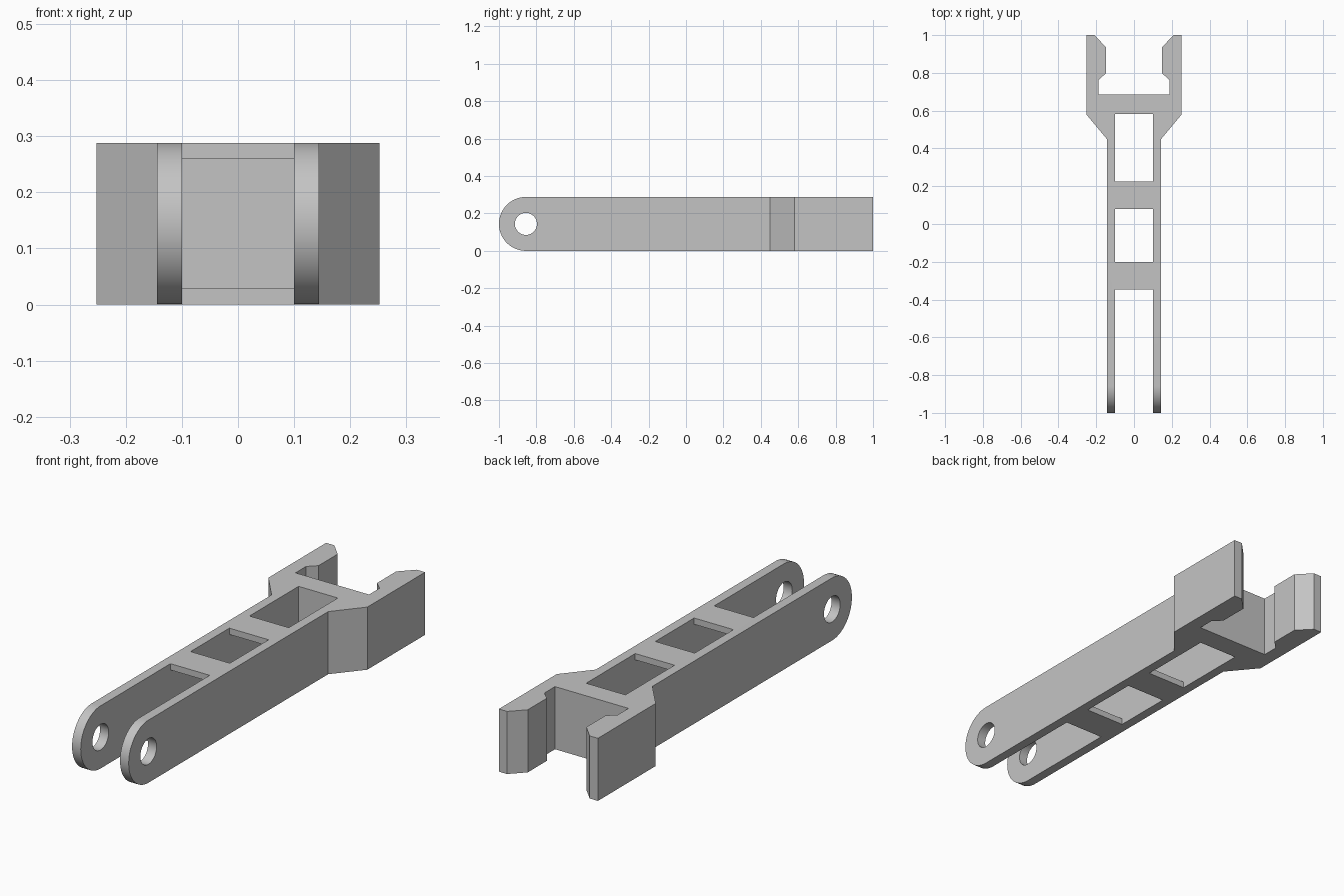
import bpy, bmesh, math
from mathutils import Vector

if "Cube" in bpy.data.objects:
    bpy.data.objects.remove(bpy.data.objects["Cube"], do_unlink=True)

H = 0.288                 # overall height
R = H / 2                 # rounded arm end radius
PIVOT_Y = R - 1.0
ARM_IN, ARM_OUT = 0.10, 0.144
SKIN = 0.029              # thickness of the cross plates
SEGS = 48

grey = bpy.data.materials.new("plain grey")
grey.use_nodes = True
colour = (0.55, 0.55, 0.55, 1)
grey.diffuse_color = colour
grey.node_tree.nodes["Principled BSDF"].inputs["Base Color"].default_value = colour


def prism(name, points, offset):
    """Extrude a closed loop of 3D points along offset."""
    bm = bmesh.new()
    face = bm.faces.new([bm.verts.new(p) for p in points])
    new = bmesh.ops.extrude_face_region(bm, geom=[face])["geom"]
    bmesh.ops.translate(bm, vec=Vector(offset),
                        verts=[v for v in new if isinstance(v, bmesh.types.BMVert)])
    bmesh.ops.recalc_face_normals(bm, faces=bm.faces)
    mesh = bpy.data.meshes.new(name)
    bm.to_mesh(mesh)
    bm.free()
    mesh.materials.append(grey)
    obj = bpy.data.objects.new(name, mesh)
    bpy.context.collection.objects.link(obj)
    return obj


def combine(target, other, operation):
    """Apply a boolean and discard the helper."""
    other.hide_render = True
    mod = target.modifiers.new("combine", "BOOLEAN")
    mod.operation = operation
    mod.solver = "EXACT"
    mod.object = other
    bpy.context.view_layer.objects.active = target
    bpy.ops.object.modifier_apply(modifier=mod.name)
    bpy.data.objects.remove(other, do_unlink=True)


def arc(radius, start, end, steps):
    """Points on a circle around the pivot, in the side plane."""
    return [(PIVOT_Y + radius * math.cos(start + (end - start) * i / steps),
             R + radius * math.sin(start + (end - start) * i / steps))
            for i in range(steps + 1)]


# Plan outline of arms, bridge and jaws: left half, then mirrored
half = [(ARM_IN, 0.583), (ARM_IN, -1.1), (ARM_OUT, -1.1), (ARM_OUT, 0.45),
        (0.252, 0.58), (0.252, 1.0), (0.21, 1.0), (0.149, 0.937),
        (0.149, 0.798), (0.187, 0.762), (0.187, 0.685)]
plan = half + [(-x, y) for x, y in reversed(half)]
body = prism("linkage_arm", [(x, y, -0.1) for x, y in plan], (0, 0, H + 0.2))

# Top and bottom cross plates tying the arms together
for y0, y1 in ((-0.348, -0.202), (0.08, 0.226)):
    for z0, z1 in ((-0.05, SKIN), (H - SKIN, H + 0.05)):
        w = (ARM_IN + ARM_OUT) / 2
        loop = [(-w, y0, z0), (w, y0, z0), (w, y1, z0), (-w, y1, z0)]
        combine(body, prism("cross_plate", loop, (0, 0, z1 - z0)), "UNION")

# Side outline with rounded front ends
side = arc(R, math.pi / 2, 3 * math.pi / 2, SEGS) + [(1.2, 0), (1.2, H)]
combine(body, prism("side_outline", [(-0.4, y, z) for y, z in side], (0.8, 0, 0)),
        "INTERSECT")

# Pivot pin holes
hole = arc(0.059, 0, 2 * math.pi, SEGS)[:-1]
combine(body, prism("pin_hole", [(-0.4, y, z) for y, z in hole], (0.8, 0, 0)),
        "DIFFERENCE")

bpy.ops.object.select_all(action="DESELECT")
body.select_set(True)
bpy.context.view_layer.objects.active = body
bpy.ops.object.shade_smooth_by_angle(angle=math.radians(25))
